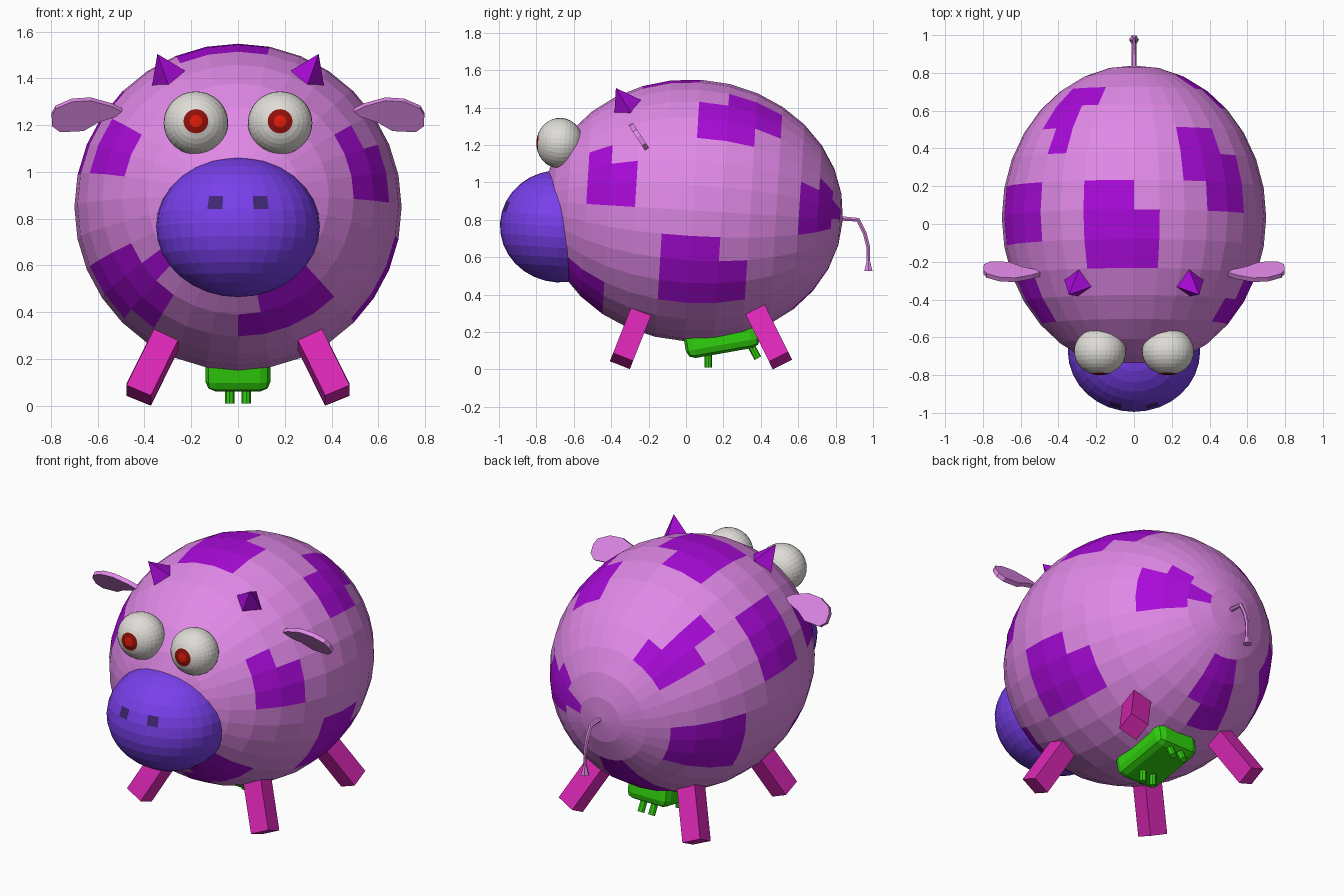
import bpy, bmesh
from math import radians, pi, asin, atan2, floor
from mathutils import Matrix, Vector

if "Cube" in bpy.data.objects:
    bpy.data.objects.remove(bpy.data.objects["Cube"])

STEP = pi / 16                    # 32 segments, 16 rings
TILT = Matrix.Rotation(radians(-3.5), 4, 'X')   # whole animal leans nose up


def material(name, rgb):
    m = bpy.data.materials.new(name)
    m.diffuse_color = (*rgb, 1)
    m.use_nodes = True
    m.node_tree.nodes["Principled BSDF"].inputs["Base Color"].default_value = m.diffuse_color
    return m


PINK = material("pink_skin", (0.75, 0.25, 0.80))
PATCH = material("purple_patch", (0.40, 0.003, 0.70))
SNOUT = material("blue_violet", (0.19, 0.05, 0.83))
DARK = material("dark_nostril", (0.05, 0.02, 0.17))
WHITE = material("eye_white", (0.74, 0.72, 0.68))
IRIS = material("dark_red", (0.28, 0.005, 0.003))
PUPIL = material("bright_red", (0.75, 0.01, 0.002))
LEG = material("magenta", (0.70, 0.02, 0.46))
GREEN = material("green", (0.03, 0.64, 0.004))


def finish(bm, name, mats):
    bmesh.ops.recalc_face_normals(bm, faces=bm.faces)
    me = bpy.data.meshes.new(name)
    bm.to_mesh(me)
    bm.free()
    for m in mats:
        me.materials.append(m)
    ob = bpy.data.objects.new(name, me)
    bpy.context.collection.objects.link(ob)
    return ob


def ball(name, loc, size, mats, pick, pole='Y'):
    """Ellipsoid whose faces are coloured by pick(ring, segment)."""
    bm = bmesh.new()
    bmesh.ops.create_uvsphere(bm, u_segments=32, v_segments=16, radius=1)
    if pole == 'Y':
        bm.transform(Matrix.Rotation(-pi / 2, 4, 'X'))
    for f in bm.faces:
        c = f.calc_center_median().normalized()
        axis, front = (c.y, c.z) if pole == 'Y' else (c.z, -c.y)
        f.material_index = pick(floor(asin(axis) / STEP),
                                floor(atan2(c.x, front) / STEP))
    bm.transform(Matrix.Translation(loc) @ TILT @ Matrix.Diagonal((*size, 1)))
    return finish(bm, name, mats)


def frame(loc, direction):
    """Matrix at loc with local z along direction, x kept near world x."""
    z = Vector(direction).normalized()
    x = (Vector((1, 0, 0)) - z * z.x).normalized()
    y = z.cross(x)
    return Matrix.Translation(loc) @ Matrix((x, y, z)).transposed().to_4x4()


# Body patches: (first ring, last ring, first segment, last segment)
PATCHES = [
    (0, 0, -2, -1), (-2, -1, -2, 0),                       # top of back
    (0, 0, 3, 4), (1, 1, 2, 4), (2, 2, 2, 3),              # upper right
    (-3, -3, 6, 7), (-4, -4, 5, 7),                        # right shoulder
    (-1, 0, 9, 11), (1, 1, 10, 11),                        # lower right
    (4, 4, 6, 8), (5, 5, 5, 8), (6, 6, 6, 7),              # right rump
    (4, 4, -5, -3), (3, 3, -5, -4), (2, 2, -4, -4),        # upper left rump
    (-1, 0, -7, -5), (-4, -3, -7, -6),                     # left side, shoulder
    (-2, -2, -12, -11), (-4, -3, -13, -11), (-5, -5, -12, -12),  # left chest
    (2, 4, -11, -9),                                       # lower left
    (3, 4, -16, -15), (4, 5, 15, 15), (5, 5, -16, -15),    # under the rump
    (-4, -4, 12, 15), (-5, -5, 12, 14),                    # right chest
]


def body_pick(r, s):
    return int(any(a <= r <= b and c <= s <= d for a, b, c, d in PATCHES))


ball("body", (0, 0.035, 0.85), (0.70, 0.805, 0.70), [PINK, PATCH], body_pick)

# Snout with two nostril faces
ball("snout", (0, -0.675, 0.765), (0.35, 0.32, 0.30), [SNOUT, DARK],
     lambda r, s: int(r == 1 and s in (1, -2)), pole='Z')

for side, word in ((1, "right"), (-1, "left")):
    # Eyes with iris and pupil rings
    ball(word + "_eye", (side * 0.18, -0.675, 1.21), (0.138, 0.125, 0.135),
         [WHITE, IRIS, PUPIL], lambda r, s: {-8: 2, -7: 1}.get(r, 0))

    # Horns: four-sided spikes
    bm = bmesh.new()
    base, tip = Vector((side * 0.29, -0.31, 1.395)), Vector((side * 0.345, -0.375, 1.505))
    bmesh.ops.create_cone(bm, cap_ends=True, segments=4, radius1=0.085, radius2=0,
                          depth=(tip - base).length,
                          matrix=frame((base + tip) / 2, tip - base))
    finish(bm, word + "_horn", [PATCH])

    # Ears: slanted flat plates
    outline = [(0.48, 1.255), (0.54, 1.285), (0.63, 1.31), (0.71, 1.305), (0.78, 1.275),
               (0.797, 1.245), (0.795, 1.20), (0.76, 1.175), (0.66, 1.18), (0.60, 1.215)]
    bm = bmesh.new()
    f = bm.faces.new([bm.verts.new((side * x, -0.265 - 0.65 * (z - 1.245), z - 0.005))
                      for x, z in outline])
    ext = bmesh.ops.extrude_face_region(bm, geom=[f], use_keep_orig=True)["geom"]
    bmesh.ops.translate(bm, vec=(0, 0.022, 0.014),
                        verts=[v for v in ext if isinstance(v, bmesh.types.BMVert)])
    finish(bm, word + "_ear", [PINK])

    # Legs: splayed square posts
    for part, top, foot in (("front", (0.27, -0.22, 0.36), (0.425, -0.345, 0.045)),
                            ("back", (0.27, 0.35, 0.36), (0.425, 0.505, 0.047))):
        a, b = Vector(top), Vector(foot)
        a.x *= side
        b.x *= side
        bm = bmesh.new()
        bmesh.ops.create_cube(bm, size=1, matrix=frame((a + b) / 2, a - b)
                              @ Matrix.Diagonal((0.115, 0.115, (a - b).length, 1)))
        finish(bm, f"{word}_{part}_leg", [LEG])

    # Teats
    for part, y, z, lean in (("front", 0.12, 0.05, 0), ("back", 0.365, 0.095, -0.55)):
        bm = bmesh.new()
        bmesh.ops.create_cone(bm, cap_ends=True, segments=8, radius1=0.02, radius2=0.02,
                              depth=0.08, matrix=frame((side * 0.036, y, z), (0, lean, 1)))
        finish(bm, f"{word}_{part}_teat", [GREEN])

# Udder: rounded block hugging the belly
bm = bmesh.new()
bmesh.ops.create_cube(bm, size=1, matrix=Matrix.Diagonal((0.28, 0.40, 0.13, 1)))
low = [e for e in bm.edges if min(v.co.z for v in e.verts) < 0]
bmesh.ops.bevel(bm, geom=low, offset=0.045, segments=2, profile=0.5, affect='EDGES')
bm.transform(Matrix.Translation((0, 0.193, 0.152)) @ Matrix.Rotation(radians(10), 4, 'X'))
finish(bm, "udder", [GREEN])

# Tail: drooping tube that flares into a tuft
cu = bpy.data.curves.new("tail", 'CURVE')
cu.dimensions = '3D'
cu.bevel_depth = 1
cu.bevel_resolution = 1
cu.use_fill_caps = True
path = [(0.80, 0.81, 0.014), (0.92, 0.80, 0.013), (0.955, 0.73, 0.012),
        (0.973, 0.66, 0.011), (0.975, 0.58, 0.010), (0.975, 0.525, 0.026)]
sp = cu.splines.new('POLY')
sp.points.add(len(path) - 1)
for p, (y, z, r) in zip(sp.points, path):
    p.co = (0, y, z, 1)
    p.radius = r
sp.use_smooth = False
cu.materials.append(PINK)
bpy.context.collection.objects.link(bpy.data.objects.new("tail", cu))
